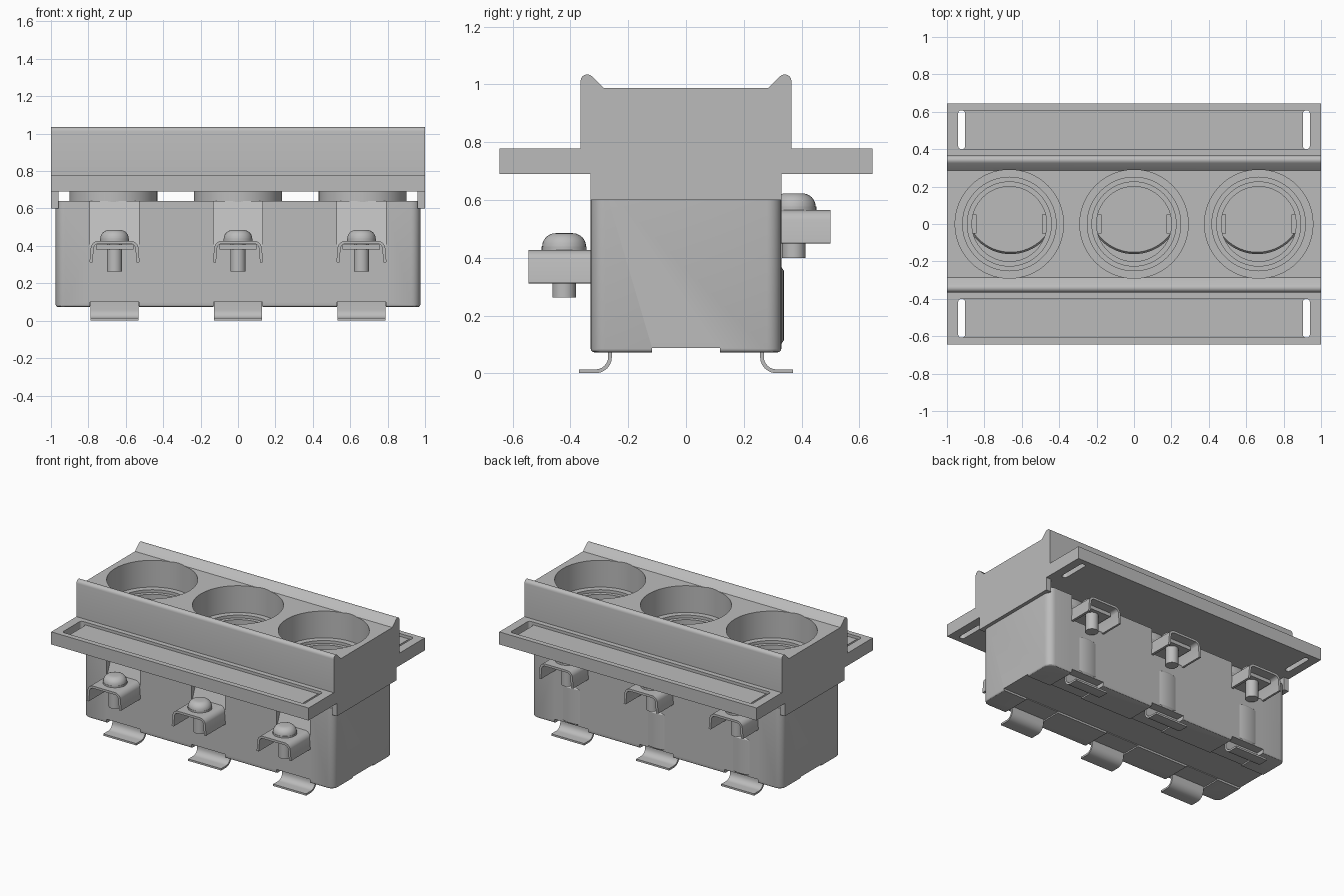
import bpy, bmesh
from math import pi, sin, cos, radians
from mathutils import Matrix, Vector

old = bpy.data.objects.get("Cube")
if old:
    bpy.data.objects.remove(old)

grey = bpy.data.materials.new("moulded grey")
grey.use_nodes = True
grey.diffuse_color = (0.5, 0.5, 0.5, 1)
grey.node_tree.nodes["Principled BSDF"].inputs["Base Color"].default_value = (0.5, 0.5, 0.5, 1)
POLES = {"right": -0.66, "middle": 0.0, "left": 0.66}


def finish(bm, name):
    bmesh.ops.recalc_face_normals(bm, faces=bm.faces)
    mesh = bpy.data.meshes.new(name)
    bm.to_mesh(mesh)
    bm.free()
    mesh.materials.append(grey)
    ob = bpy.data.objects.new(name, mesh)
    bpy.context.collection.objects.link(ob)
    return ob


def select(ob):
    bpy.ops.object.select_all(action='DESELECT')
    ob.select_set(True)
    bpy.context.view_layer.objects.active = ob


def smooth(ob):
    select(ob)
    bpy.ops.object.shade_smooth_by_angle(angle=radians(30))
    return ob


def box(name, x, y, z, upright=0, under=0):
    """Box from (min, max) pairs, optionally rounding upright and underside edges."""
    bm = bmesh.new()
    bmesh.ops.create_cube(bm, size=1)
    size = [b - a for a, b in (x, y, z)]
    mid = [(a + b) / 2 for a, b in (x, y, z)]
    bmesh.ops.transform(bm, matrix=Matrix.Translation(mid) @ Matrix.Diagonal((*size, 1)), verts=bm.verts)
    if upright:
        edges = [e for e in bm.edges if abs(e.verts[0].co.z - e.verts[1].co.z) > 0.01]
        bmesh.ops.bevel(bm, geom=edges, offset=upright, segments=6, profile=0.5, affect='EDGES')
    if under:
        edges = [e for e in bm.edges if all(v.co.z < z[0] + 1e-4 for v in e.verts)]
        bmesh.ops.bevel(bm, geom=edges, offset=under, segments=3, profile=0.5, affect='EDGES')
    return finish(bm, name)


def lathe(name, profile, at, steps=64):
    """Revolve (radius, z) points around a vertical axis."""
    bm = bmesh.new()
    verts = [bm.verts.new((r, 0, z)) for r, z in profile]
    edges = [bm.edges.new(p) for p in zip(verts, verts[1:])]
    bmesh.ops.spin(bm, geom=verts + edges, cent=(0, 0, 0), axis=(0, 0, 1), angle=2 * pi, steps=steps)
    bmesh.ops.remove_doubles(bm, verts=bm.verts, dist=1e-5)
    bmesh.ops.translate(bm, vec=at, verts=bm.verts)
    return finish(bm, name)


def prism(name, points, vec):
    """Extrude a closed outline of 3D points along a vector."""
    bm = bmesh.new()
    face = bm.faces.new([bm.verts.new(p) for p in points])
    out = bmesh.ops.extrude_face_region(bm, geom=[face])
    bmesh.ops.translate(bm, vec=vec, verts=[g for g in out["geom"] if isinstance(g, bmesh.types.BMVert)])
    return finish(bm, name)


def thicken(path, t):
    """Turn a 2D path into a closed outline of thickness t."""
    pts = [Vector(p) for p in path]
    sides = []
    for i, p in enumerate(pts):
        d = (pts[min(i + 1, len(pts) - 1)] - pts[max(i - 1, 0)]).normalized()
        sides.append(Vector((-d.y, d.x)) * t / 2)
    return [p + n for p, n in zip(pts, sides)] + [p - n for p, n in zip(pts, sides)][::-1]


def arc(cx, cy, r, start, end, n=6):
    angles = [radians(start + (end - start) * i / n) for i in range(n + 1)]
    return [(cx + r * cos(a), cy + r * sin(a)) for a in angles]


def cut(ob, cutters):
    for c in cutters:
        mod = ob.modifiers.new("cut", 'BOOLEAN')
        mod.operation, mod.solver, mod.object = 'DIFFERENCE', 'EXACT', c
        select(ob)
        bpy.ops.object.modifier_apply(modifier=mod.name)
        bpy.data.objects.remove(c)


def bore(x):
    """Stepped well for one pole with a raised contact at its floor."""
    return lathe("bore_cutter", [(0, 0.34), (0.125, 0.34), (0.125, 0.3), (0.2, 0.3), (0.2, 0.72),
                 (0.225, 0.72), (0.225, 0.78), (0.25, 0.78), (0.25, 0.8), (0.29, 0.8),
                 (0.29, 1.1), (0, 1.1)], (x, 0, 0))


# Cover: side profile with raised rims and flanges
half = [(0.365, 0.69), (0.645, 0.69), (0.645, 0.778), (0.365, 0.778)]
half += arc(0.342, 1.012, 0.023, 0, 135) + [(0.285, 0.988)]
outline = half + [(-y, z) for y, z in reversed(half)]
cover = prism("cover", [(-1, y, z) for y, z in outline], (2, 0, 0))
cutters = [bore(x * 1.01) for x in POLES.values()]
for s in (-1, 1):
    y = sorted((s * 0.4, s * 0.608))
    cutters.append(box("tray_cutter", (-0.94, 0.94), y, (0.758, 0.9), upright=0.018))
    for e in (-1, 1):
        cutters.append(box("slot_cutter", sorted((e * 0.903, e * 0.94)), y, (0.6, 0.9), upright=0.017))
cut(cover, cutters)
smooth(cover)

# End skirts hang from the cover over the body ends
for side, s in (("left", 1), ("right", -1)):
    box(side + "_end_skirt", sorted((s * 0.96, s)), (-0.33, 0.33), (0.6, 0.7))

# Body with wells, terminal recesses and underside grooves
body = box("body", (-0.975, 0.975), (-0.33, 0.33), (0.073, 0.64), upright=0.05, under=0.012)
cutters = [box("groove_cutter", (-1.1, 1.1), (-0.117, 0.117), (0, 0.087))]
for x in POLES.values():
    wide = (x - 0.13, x + 0.13)
    cutters.append(bore(x * 1.01))
    cutters.append(box("cross_groove_cutter", wide, (-0.4, 0.4), (0, 0.082)))
    for y in ((-0.4, -0.25), (0.25, 0.4)):
        cutters.append(box("clip_notch_cutter", wide, y, (0, 0.1)))
    wedge = [(-0.4, 0.4), (-0.325, 0.4), (-0.225, 0.66), (-0.4, 0.66)]
    cutters.append(prism("front_recess_cutter", [(wide[0], y, z) for y, z in wedge], (0.26, 0, 0)))
    cutters.append(box("back_recess_cutter", wide, (0.235, 0.4), (0.46, 0.7)))
cut(body, cutters)
smooth(body)


def terminal(name, x, y, end, root, top):
    """Folded clamp with a domed screw; top is the clamp's upper face."""
    right = [(0.085, top - 0.008)] + arc(0.085, top - 0.043, 0.035, 80, 15, 5) + [(0.126, top - 0.115)]
    path = [(-a, b) for a, b in reversed(right)] + right
    prism(name + "_clamp", [(x + a, end, b) for a, b in thicken(path, 0.016)], (0, root - end, 0))
    smooth(bpy.data.objects[name + "_clamp"])
    box(name + "_contact_strip", (x - 0.1, x + 0.1), sorted((root, (end + y) / 2)), (top - 0.045, top - 0.02))
    dome = [(0, top - 0.005), (0.078, top - 0.005), (0.078, top + 0.012)]
    dome += [(0.03 + a, b) for a, b in arc(0, top + 0.012, 0.046, 0, 90)] + [(0, top + 0.058)]
    smooth(lathe(name + "_screw_head", dome, (x, y, 0), 32))
    smooth(lathe(name + "_screw_shank", [(0, top - 0.165), (0.041, top - 0.165),
                 (0.041, top - 0.01), (0, top - 0.01)], (x, y, 0), 24))


for pole, x in POLES.items():
    # Collar joining the cover to the body around each well
    smooth(lathe(pole + "_collar", [(0.2, 0.62), (0.235, 0.62), (0.235, 0.71), (0.2, 0.71), (0.2, 0.62)],
                 (x * 1.01, 0, 0)))
    # Keys inside the well
    for s in (-1, 1):
        box(pole + "_key", sorted((x * 1.01 + s * 0.175, x * 1.01 + s * 0.205)), (-0.05, 0.05), (0.45, 0.7))
    terminal(pole + "_front_terminal", x, -0.422, -0.545, -0.28, 0.427)
    terminal(pole + "_back_terminal", x, 0.373, 0.5, 0.24, 0.565)
    # Shallow bulge of the well through the back wall
    smooth(lathe(pole + "_back_bulge", [(0, 0.1), (0.24, 0.1), (0.25, 0.115), (0.25, 0.355),
                 (0.24, 0.37), (0.0, 0.37)], (x, 0.089, 0))).hide_render = False
    # Spring feet curling outward at front and back
    for side, s in (("front", -1), ("back", 1)):
        path = [(0.263, 0.1)] + arc(0.313, 0.057, 0.05, 180, 270) + [(0.37, 0.007)]
        foot = thicken(path, 0.013)
        smooth(prism(f"{pole}_{side}_foot", [(x - 0.128, s * a, b) for a, b in foot], (0.256, 0, 0)))
